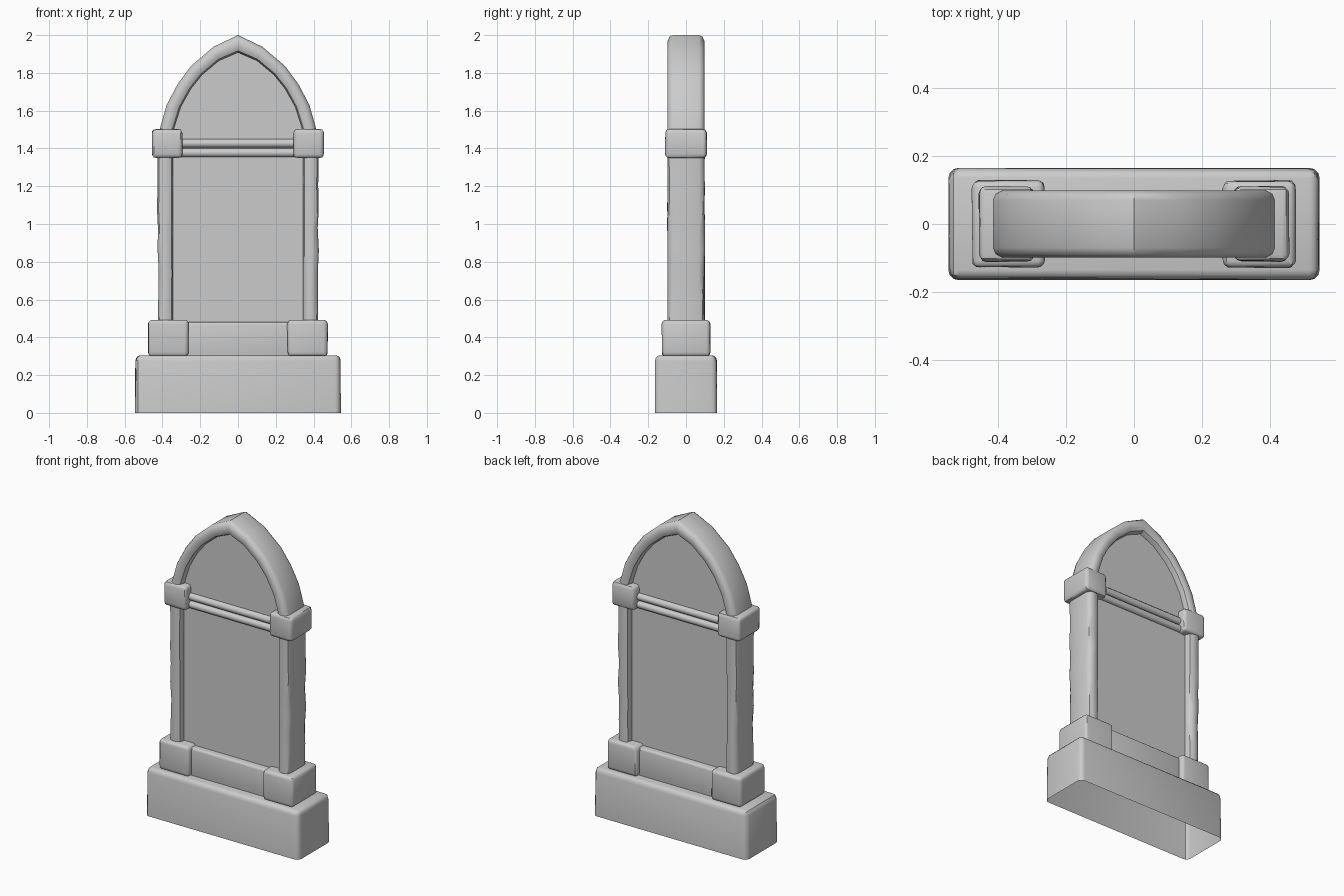
import bpy, bmesh, random
from mathutils import Vector, Matrix

if "Cube" in bpy.data.objects:
    bpy.data.objects.remove(bpy.data.objects["Cube"])

random.seed(4)


def finish(name, bm):
    bmesh.ops.recalc_face_normals(bm, faces=bm.faces[:])
    mesh = bpy.data.meshes.new(name)
    bm.to_mesh(mesh)
    bm.free()
    ob = bpy.data.objects.new(name, mesh)
    bpy.context.collection.objects.link(ob)
    return ob


def worn_block(name, x0, x1, depth, z0, z1, bevel, wear=0.004, open_bottom=False):
    """Rounded stone block, symmetrical in y, with slightly uneven corners."""
    bm = bmesh.new()
    bmesh.ops.create_cube(bm, size=1)
    for v in bm.verts:
        v.co = Vector(((x0 + x1) / 2 + v.co.x * (x1 - x0), v.co.y * 2 * depth,
                       (z0 + z1) / 2 + v.co.z * (z1 - z0)))
    edges = bm.edges[:]
    if open_bottom:
        bottom = [f for f in bm.faces if f.normal.z < -0.5 or f.calc_center_median().z < z0 + 1e-4]
        edges = [e for e in edges if max(v.co.z for v in e.verts) > z0 + 1e-4]
        bmesh.ops.delete(bm, geom=bottom, context='FACES_ONLY')
    bmesh.ops.bevel(bm, geom=edges, offset=bevel, segments=3, profile=0.5, affect='EDGES')
    for v in bm.verts:
        if z0 + 0.01 < v.co.z < z1 - 0.01:
            v.co.x += random.uniform(-wear, 0) * (1 if v.co.x > (x0 + x1) / 2 else -1)
            v.co.y += random.uniform(-wear, 0) * (1 if v.co.y > 0 else -1)
    return finish(name, bm)


# Cross-section of the frame: (fraction from outer to inner edge, y)
HALF = [(0, 0.07), (0.1, 0.088), (0.35, 0.098), (0.65, 0.098), (0.9, 0.088), (1, 0.065)]
SECTION = HALF + [(t, -y) for t, y in reversed(HALF)]


def loft(name, stations, wear=0.0):
    """Skin the frame section along (outer, inner) pairs of x, z points."""
    bm = bmesh.new()
    rings = []
    for outer, inner in stations:
        shift = random.uniform(-wear, wear)
        ring = []
        for t, y in SECTION:
            p = Vector(outer).lerp(Vector(inner), t)
            ring.append(bm.verts.new((p.x + shift * (1 - t), y + random.uniform(-wear, wear) * 0.5, p.y)))
        rings.append(ring)
    n = len(SECTION)
    for a, b in zip(rings, rings[1:]):
        for i in range(n):
            j = (i + 1) % n
            bm.faces.new((a[i], a[j], b[j], b[i]))
    bm.faces.new(rings[0])
    bm.faces.new(rings[-1])
    return finish(name, bm)


# Base block, hollow underneath
worn_block("base", -0.545, 0.545, 0.165, 0, 0.305, 0.03, 0.006, open_bottom=True)

# Ledge between the plinths
worn_block("ledge", -0.3, 0.3, 0.096, 0.29, 0.48, 0.015, 0)

# Plinths, columns and capitals on both sides
for side, s in (("left", -1), ("right", 1)):
    def block(name, a, b, *rest):
        lo, hi = sorted((s * a, s * b))
        worn_block(side + name, lo, hi, *rest)
    block("_plinth", 0.26, 0.477, 0.13, 0.3, 0.492, 0.022)
    block("_capital", 0.292, 0.457, 0.112, 1.35, 1.502, 0.022)
    heights = [0.46, 0.62, 0.75, 0.86, 0.98, 1.08, 1.2, 1.38]
    loft(side + "_column", [((s * 0.424, z), (s * 0.343, z)) for z in heights], 0.005)

# Pointed arch: matching outer and inner outlines
OUTER = [(0.424, 1.42), (0.412, 1.51), (0.378, 1.63), (0.32, 1.74),
         (0.25, 1.835), (0.13, 1.938), (0, 2.0)]
INNER = [(0.343, 1.42), (0.338, 1.51), (0.303, 1.62), (0.25, 1.715),
         (0.19, 1.79), (0.1, 1.865), (0, 1.908)]
half = list(zip(OUTER, INNER))
mirrored = [((-o[0], o[1]), (-i[0], i[1])) for o, i in half]
loft("pointed_arch", half + mirrored[-2::-1])

# Recessed panel filling the frame
bm = bmesh.new()
middle = [((o[0] + i[0]) / 2, (o[1] + i[1]) / 2) for o, i in half]
outline = [(0.383, 0.35)] + middle + [(-x, z) for x, z in middle[-2::-1]] + [(-0.383, 0.35)]
face = bm.faces.new([bm.verts.new((x, -0.055, z)) for x, z in outline])
ext = bmesh.ops.extrude_face_region(bm, geom=[face], use_keep_orig=True)
for v in ext["geom"]:
    if isinstance(v, bmesh.types.BMVert):
        v.co.y = 0.055
finish("panel", bm)

# Paired round rails between the capitals, front and back
for face_name, y in (("front", -0.055), ("back", 0.055)):
    for level, z in (("upper", 1.427), ("lower", 1.377)):
        bm = bmesh.new()
        bmesh.ops.create_cone(bm, cap_ends=True, segments=12, radius1=0.023, radius2=0.023, depth=0.64,
                              matrix=Matrix.Translation((0, y, z)) @ Matrix.Rotation(1.570796, 4, 'Y'))
        finish(f"{face_name}_{level}_rail", bm)

# Smooth shading with sharp corners kept
for ob in bpy.context.collection.objects:
    ob.select_set(True)
    bpy.context.view_layer.objects.active = ob
bpy.ops.object.shade_smooth_by_angle(angle=0.7)
